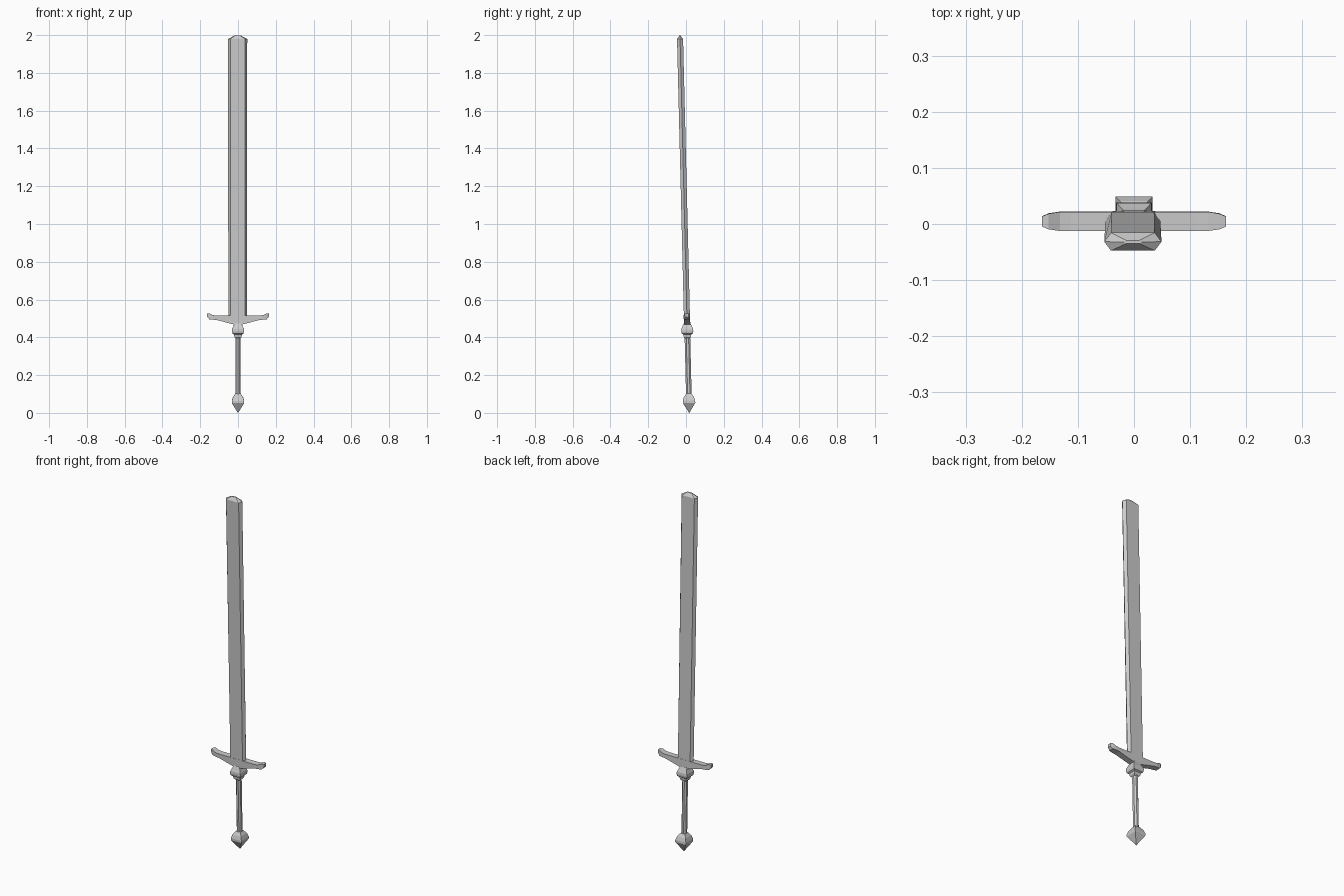
import bpy, math

if "Cube" in bpy.data.objects:
    bpy.data.objects.remove(bpy.data.objects["Cube"])

LEAN = 0.0247      # the whole sword leans slightly towards the front
BASE_Y = 0.0174


def make(name, verts, faces):
    mesh = bpy.data.meshes.new(name)
    mesh.from_pydata(verts, [], faces)
    mesh.validate()
    obj = bpy.data.objects.new(name, mesh)
    obj.location.y = BASE_Y
    obj.rotation_euler.x = math.atan(LEAN)
    bpy.context.collection.objects.link(obj)
    return obj


def loft(name, rings):
    """Skin a stack of equal-sized rings and cap both ends."""
    n = len(rings[0])
    verts = [v for ring in rings for v in ring]
    faces = [(i * n + j, i * n + (j + 1) % n, (i + 1) * n + (j + 1) % n, (i + 1) * n + j)
             for i in range(len(rings) - 1) for j in range(n)]
    faces.append(tuple(reversed(range(n))))
    faces.append(tuple(range(len(verts) - n, len(verts))))
    return make(name, verts, faces)


def turned(name, profile, sides=4, y_scale=1.0):
    """Turned part; profile holds (half width across flats, z)."""
    rings = []
    for r, z in profile:
        r /= math.cos(math.pi / sides)
        angles = [(j + 0.5) * 2 * math.pi / sides for j in range(sides)]
        rings.append([(r * math.cos(a), r * math.sin(a) * y_scale, z) for a in angles])
    return loft(name, rings)


# Pommel: square bulb with a pyramid point
turned("pommel", [(0.0008, 0.0), (0.033, 0.053), (0.033, 0.065),
                  (0.026, 0.085), (0.014, 0.102)])

# Grip
turned("grip", [(0.0135, 0.09), (0.0135, 0.41)], sides=8, y_scale=1.1)

# Collar between grip and crossguard
turned("collar", [(0.013, 0.395), (0.019, 0.402), (0.021, 0.415), (0.029, 0.42),
                  (0.032, 0.432), (0.031, 0.445), (0.022, 0.465), (0.018, 0.475)])

# Crossguard: cross-sections (x, bottom z, top z, half thickness), mirrored
half = [(0.164, 0.508, 0.526, 0.009), (0.152, 0.496, 0.527, 0.014),
        (0.132, 0.494, 0.517, 0.017), (0.112, 0.492, 0.515, 0.017),
        (0.02, 0.468, 0.515, 0.017)]
sections = [(-x, b, t, h) for x, b, t, h in half] + half[::-1]
loft("crossguard", [[(x, -h, b), (x, h, b), (x, h, t), (x, -h, t)]
                    for x, b, t, h in sections])

# Blade: six-sided section with a short blunt tip
def blade_ring(z, flat, edge, thick):
    cx = -0.002
    return [(cx + x, y, z) for x, y in
            [(-flat, -thick), (flat, -thick), (edge, 0), (flat, thick),
             (-flat, thick), (-edge, 0)]]

loft("blade", [blade_ring(0.505, 0.038, 0.049, 0.016),
               blade_ring(1.98, 0.039, 0.051, 0.016),
               blade_ring(1.999, 0.012, 0.016, 0.003)])
